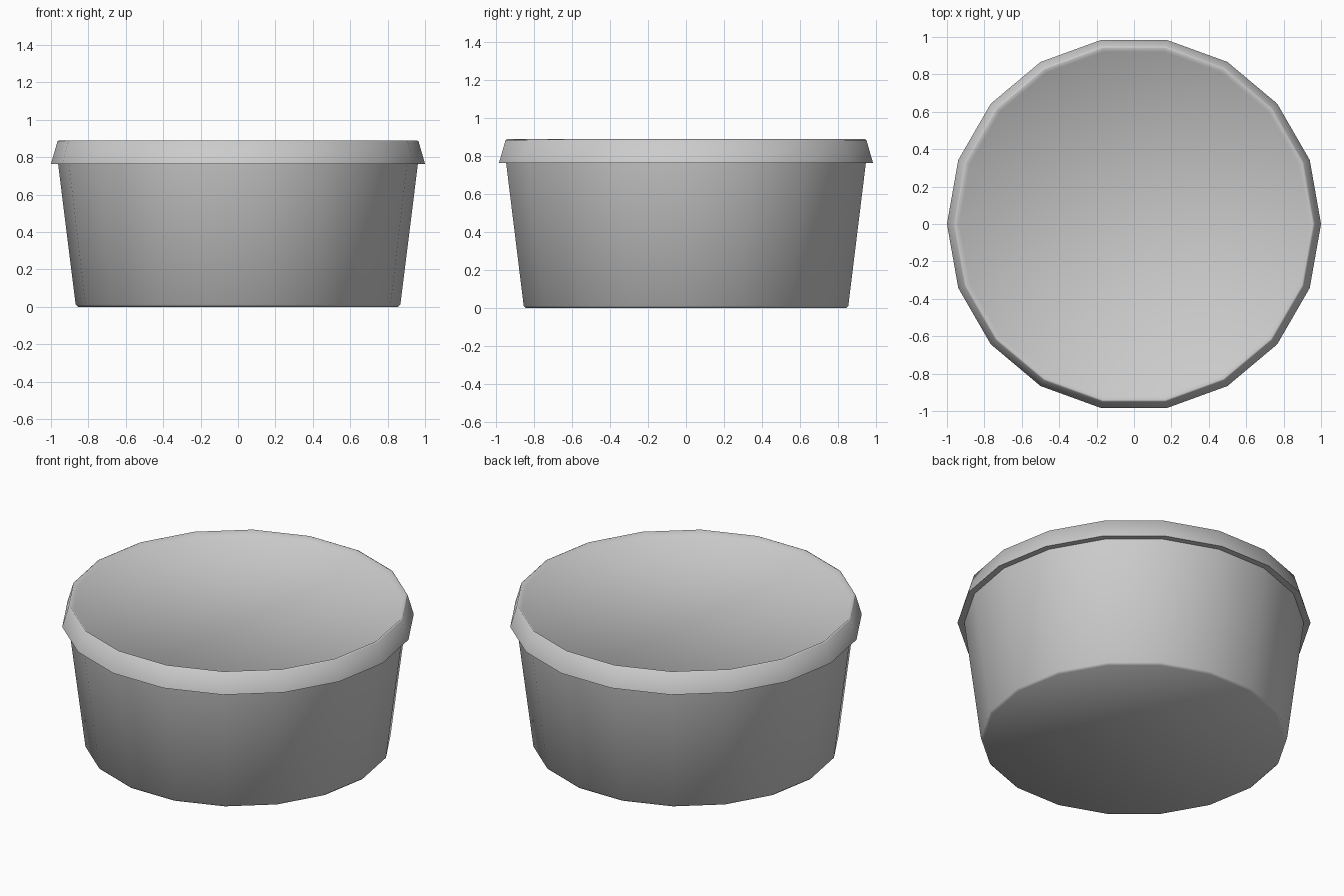
import bpy, bmesh, math

SIDES = 18

cube = bpy.data.objects.get("Cube")
if cube:
    bpy.data.objects.remove(cube, do_unlink=True)

# Single pale grey material
grey = bpy.data.materials.new("pale_grey")
grey.use_nodes = True
colour = (0.6, 0.6, 0.6, 1)
grey.diffuse_color = colour
grey.node_tree.nodes["Principled BSDF"].inputs["Base Color"].default_value = colour


def turned_part(name, profile, cap_start, cap_end):
    """Turn a (radius, height) profile around z, running from bottom to top."""
    bm = bmesh.new()
    rings = []
    for r, z in profile:
        rings.append([bm.verts.new((r * math.cos(math.tau * i / SIDES),
                                    r * math.sin(math.tau * i / SIDES), z))
                      for i in range(SIDES)])
    for low, high in zip(rings, rings[1:]):
        for i in range(SIDES):
            j = (i + 1) % SIDES
            bm.faces.new((low[i], low[j], high[j], high[i]))
    if cap_start:
        bm.faces.new(rings[0][::-1])
    if cap_end:
        bm.faces.new(rings[-1])
    mesh = bpy.data.meshes.new(name)
    bm.to_mesh(mesh)
    bm.free()
    mesh.materials.append(grey)
    obj = bpy.data.objects.new(name, mesh)
    bpy.context.collection.objects.link(obj)
    bpy.ops.object.select_all(action='DESELECT')
    obj.select_set(True)
    bpy.context.view_layer.objects.active = obj
    bpy.ops.object.shade_smooth_by_angle(angle=math.radians(75))
    return obj


# Tapered tub with a softened bottom edge
turned_part("tub_body", [(0.855, 0), (0.868, 0.012), (0.962, 0.765)], True, False)

# Overhanging rim with a shallow recessed top
turned_part("lid", [(0.962, 0.765), (1.0, 0.765), (0.965, 0.885),
                    (0.955, 0.89), (0.935, 0.87)], False, True)
